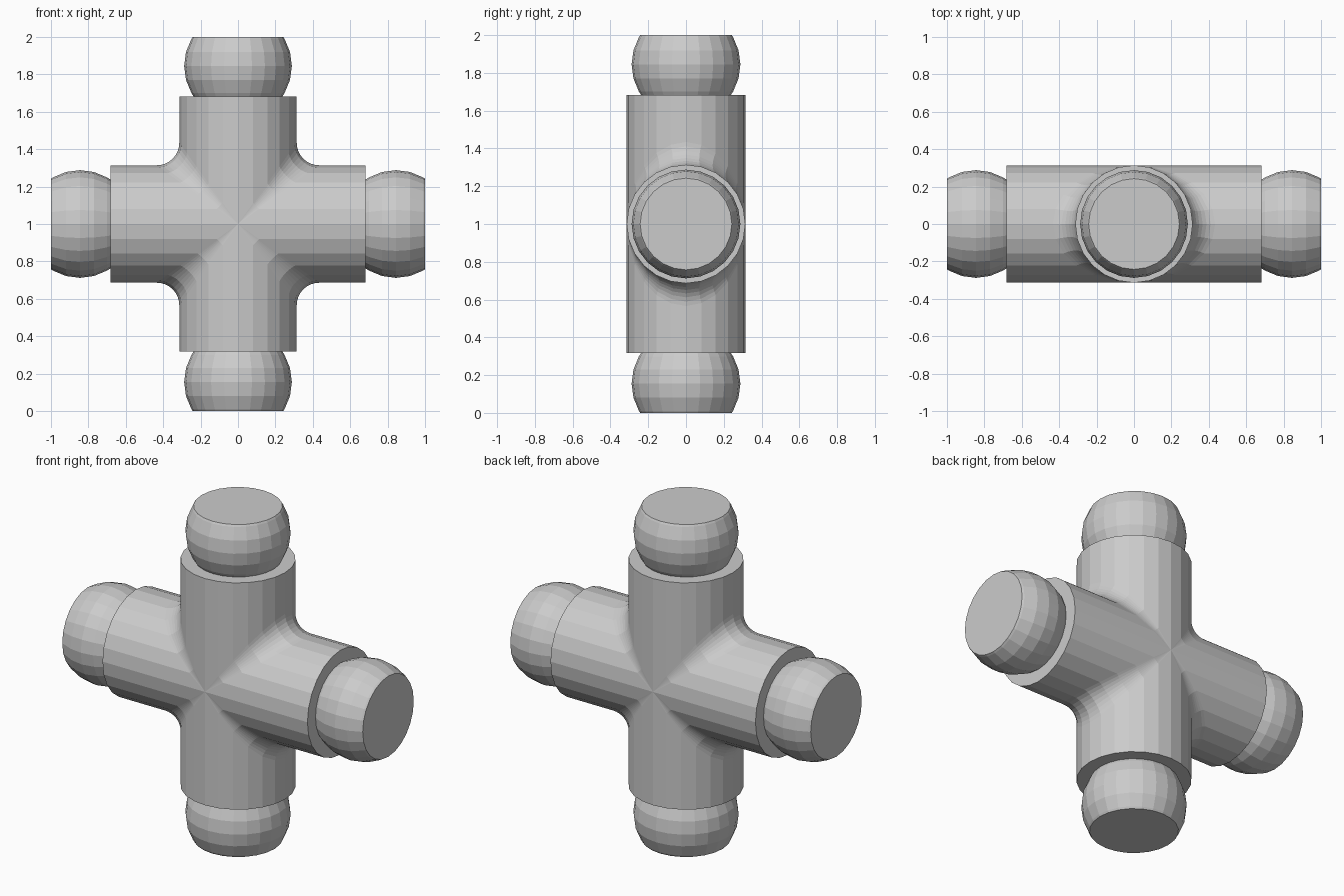
import bpy, bmesh
from math import sin, cos, pi, sqrt, acos
from mathutils import Matrix, Vector

if "Cube" in bpy.data.objects:
    bpy.data.objects.remove(bpy.data.objects["Cube"])

SEG = 24
R, FIL = 0.314, 0.12        # pipe radius, fillet radius
L, TIP = 0.682, 1.0         # pipe end and ball tip, from the centre
BALL_R, BALL_C = 0.288, 0.845
BASE_R = sqrt(BALL_R**2 - (BALL_C - L)**2)
LIFT = Matrix.Translation((0, 0, 1))


def loft(bm, rings, turn, cap=False):
    rows = [[bm.verts.new(turn @ Vector(p)) for p in ring] for ring in rings]
    for a, b in zip(rows, rows[1:]):
        for i in range(SEG):
            j = (i + 1) % SEG
            bm.faces.new((a[i], a[j], b[j], b[i]))
    if cap:
        bm.faces.new(rows[-1])


def circle(r, z):
    return [(r * cos(2 * pi * i / SEG), r * sin(2 * pi * i / SEG), z) for i in range(SEG)]


def finish(bm, name):
    bmesh.ops.remove_doubles(bm, verts=bm.verts, dist=1e-4)
    bmesh.ops.dissolve_degenerate(bm, edges=bm.edges, dist=1e-5)
    bmesh.ops.recalc_face_normals(bm, faces=bm.faces)
    mesh = bpy.data.meshes.new(name)
    bm.to_mesh(mesh)
    bm.free()
    bpy.context.collection.objects.link(bpy.data.objects.new(name, mesh))


def fillet_ring(k):
    # rolling-ball fillet: k = 0 on the mitre plane, k = 1 on the pipe wall
    ring = []
    for i in range(SEG):
        c, s = cos(2 * pi * i / SEG), sin(2 * pi * i / SEG)
        sx = 1 if c >= 0 else -1
        centre = Vector((c, s, abs(c))) * (R + FIL)
        wall = Vector((-c, -s, 0))
        other = Vector((0, -s, -abs(c)))
        ang = acos(max(-1, min(1, wall.dot(other))))
        u = 0.5 * (1 - k)
        if ang < 1e-5:
            d = wall
        else:
            d = (wall * sin((1 - u) * ang) + other * sin(u * ang)) / sin(ang)
        ring.append(centre + d * FIL)
    return ring


turns = [LIFT @ Matrix.Rotation(q * pi / 2, 4, 'Y') for q in range(4)]

# four-way pipe body with blended junction
body = bmesh.new()
for turn in turns:
    loft(body, [fillet_ring(k / 4) for k in range(5)]
         + [circle(R, L), circle(BASE_R, L)], turn)
finish(body, "cross_pipe_body")

# truncated ball on each arm
offsets = [L - BALL_C] + [BALL_R * sin(a * pi / 12) for a in range(-2, 3)] + [TIP - BALL_C]
for name, turn in zip(("top", "right", "bottom", "left"), turns):
    bm = bmesh.new()
    loft(bm, [circle(sqrt(BALL_R**2 - h * h), BALL_C + h) for h in offsets], turn, cap=True)
    # open inner edge sits on the pipe end; orient faces away from the ball centre
    centre = turn @ Vector((0, 0, BALL_C))
    finish(bm, name + "_ball_end")
